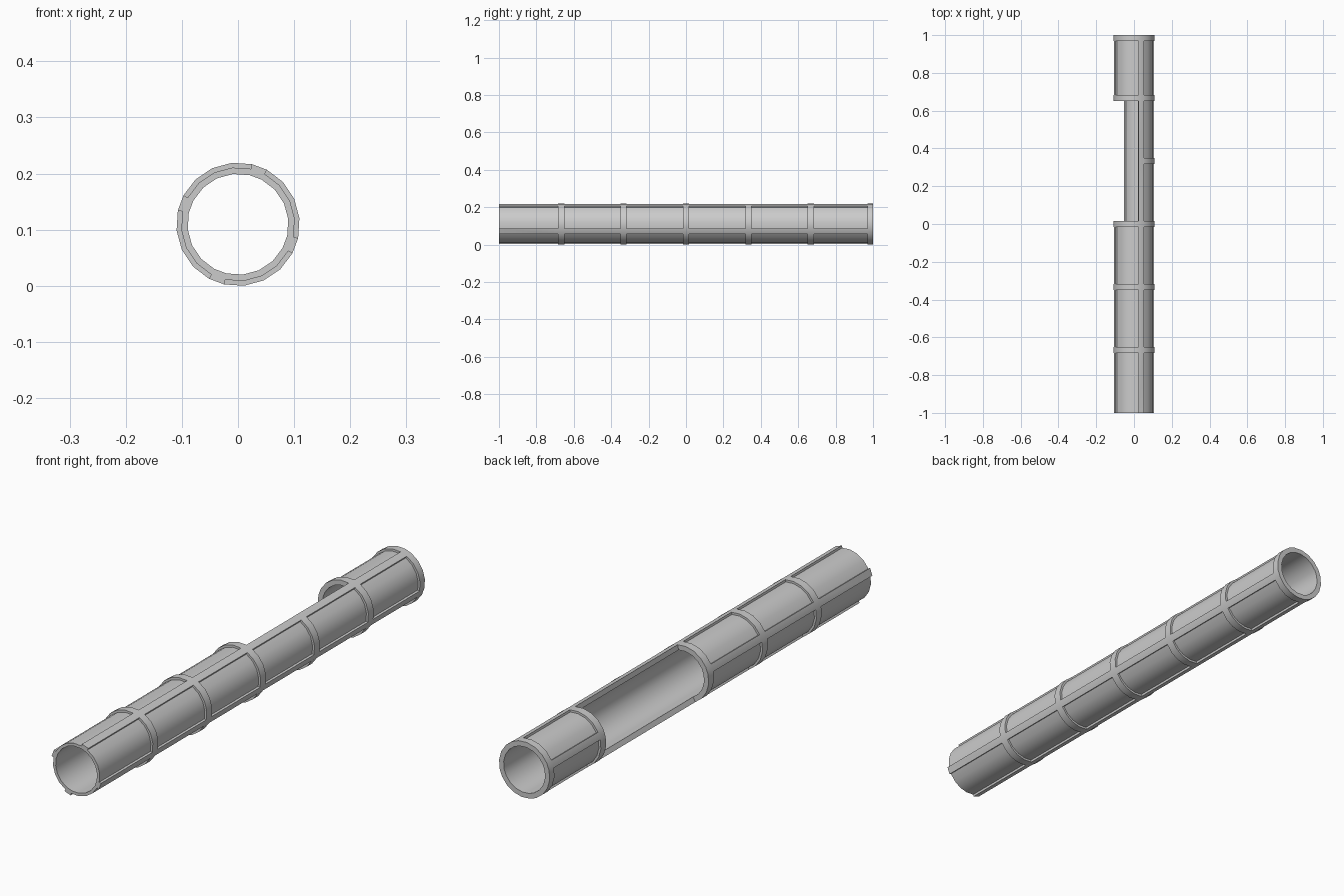
import bpy, bmesh, math

if "Cube" in bpy.data.objects:
    bpy.data.objects.remove(bpy.data.objects["Cube"])

CZ = 0.1095                    # height of the tube axis
R = [0.090, 0.1015, 0.110]     # inner wall, panel surface, raised ribs

# Angular divisions: each quarter is one narrow rail plus four panel facets
angles = []
for q in range(4):
    start = 62 + 90 * q
    angles += [start] + [start + 15 + 18.75 * i for i in range(4)]
N = len(angles)

# Lengthwise divisions: (start, end, is_ring)
W = 0.0165
spans, y = [], -1.0
for c in (-2/3, -1/3, 0, 1/3, 2/3):
    spans += [(y, c - W, False), (c - W, c + W, True)]
    y = c + W
spans += [(y, 0.97, False), (0.97, 1.0, True)]
ys = [s[0] for s in spans] + [1.0]


def filled(i, j, k):
    """Whether the cell at facet i, span j, layer k is solid."""
    if not (0 <= j < len(spans) and 0 <= k < 2):
        return False
    i %= N
    y0, y1, ring = spans[j]
    # Side opening: two panels and the rail between them
    if 1 <= i <= 9 and y0 > 0 and y1 < 0.66:
        return False
    return k == 0 or ring or i % 5 == 0


bm = bmesh.new()
cache = {}


def vert(i, j, k):
    key = (i % N, j, k)
    if key not in cache:
        a = math.radians(angles[i % N])
        cache[key] = bm.verts.new((R[k] * math.cos(a), ys[j], CZ + R[k] * math.sin(a)))
    return cache[key]


# Skin every boundary between a solid cell and an empty one
for i in range(N):
    for j in range(len(spans)):
        for k in range(2):
            if not filled(i, j, k):
                continue
            cell = (i, j, k)
            for axis in range(3):
                u, v = (axis + 1) % 3, (axis + 2) % 3
                for side in (0, 1):
                    near = list(cell)
                    near[axis] += 1 if side else -1
                    if filled(*near):
                        continue
                    quad = []
                    for du, dv in ((0, 0), (1, 0), (1, 1), (0, 1)):
                        p = list(cell)
                        p[axis] += side
                        p[u] += du
                        p[v] += dv
                        quad.append(vert(*p))
                    # cell axes are left-handed, so the far side is flipped
                    bm.faces.new(quad[::-1] if side else quad)

mesh = bpy.data.meshes.new("ribbed_tube")
bm.to_mesh(mesh)
bm.free()
tube = bpy.data.objects.new("ribbed_tube", mesh)
bpy.context.collection.objects.link(tube)

# Smooth panels with crisp rib edges
bpy.context.view_layer.objects.active = tube
tube.select_set(True)
bpy.ops.object.shade_smooth_by_angle(angle=math.radians(30))
